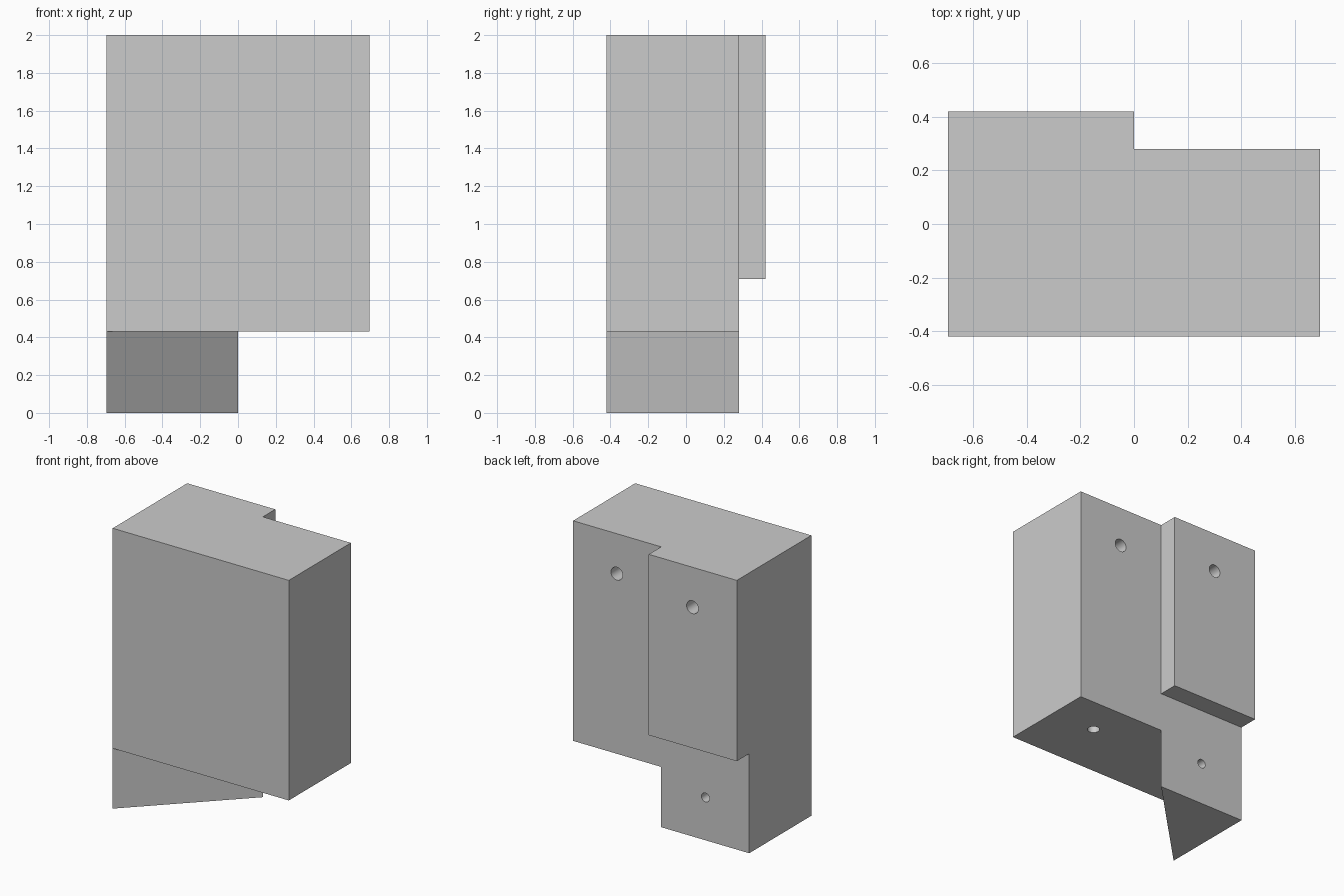
import bpy, bmesh
from mathutils import Matrix, Vector

if "Cube" in bpy.data.objects:
    bpy.data.objects.remove(bpy.data.objects["Cube"])

W, FRONT, MID, BACK = 0.695, -0.42, 0.28, 0.42


def prism(name, outline, z0, z1):
    """Extrude an anticlockwise xy outline from z0 to z1."""
    bm = bmesh.new()
    face = bm.faces.new([bm.verts.new((x, y, z0)) for x, y in outline])
    top = bmesh.ops.extrude_face_region(bm, geom=[face])["geom"]
    bmesh.ops.translate(bm, vec=(0, 0, z1 - z0),
                        verts=[v for v in top if isinstance(v, bmesh.types.BMVert)])
    bmesh.ops.recalc_face_normals(bm, faces=bm.faces)
    return link(name, bm)


def peg(name, mouth, axis, radius, depth):
    """Round cutter centred on the hole mouth, running along the axis."""
    bm = bmesh.new()
    rot = Vector(axis).to_track_quat('Z', 'Y').to_matrix().to_4x4()
    bmesh.ops.create_cone(bm, cap_ends=True, segments=32, radius1=radius, radius2=radius,
                          depth=2 * depth, matrix=Matrix.Translation(mouth) @ rot)
    return link(name, bm)


def link(name, bm):
    mesh = bpy.data.meshes.new(name)
    bm.to_mesh(mesh)
    bm.free()
    ob = bpy.data.objects.new(name, mesh)
    bpy.context.collection.objects.link(ob)
    return ob


def combine(base, tool, operation):
    mod = base.modifiers.new(operation.title(), 'BOOLEAN')
    mod.operation, mod.object, mod.solver = operation, tool, 'EXACT'
    bpy.context.view_layer.objects.active = base
    bpy.ops.object.modifier_apply(modifier=mod.name)
    bpy.data.objects.remove(tool)


# Main block
block = prism("joint_block", [(-W, FRONT), (W, FRONT), (W, MID), (-W, MID)], 0.43, 2.0)

# Raised back pad and triangular foot
combine(block, prism("back_pad", [(-W, MID), (0, MID), (0, BACK), (-W, BACK)], 0.71, 2.0), 'UNION')
combine(block, prism("foot", [(-W, FRONT), (0, MID), (-W, MID)], 0.0, 0.43), 'UNION')

# Blind holes: mouth, axis, radius
holes = [((0.35, MID, 1.715), (0, 1, 0), 0.046),
         ((-0.345, BACK, 1.715), (0, 1, 0), 0.046),
         ((-0.35, MID, 0.305), (0, 1, 0), 0.032),
         ((0.35, 0.0, 0.43), (0, 0, 1), 0.04)]
for mouth, axis, radius in holes:
    combine(block, peg("hole_cutter", mouth, axis, radius, 0.14), 'DIFFERENCE')

# Smooth hole walls, crisp edges
block.select_set(True)
bpy.context.view_layer.objects.active = block
bpy.ops.object.shade_smooth_by_angle()
